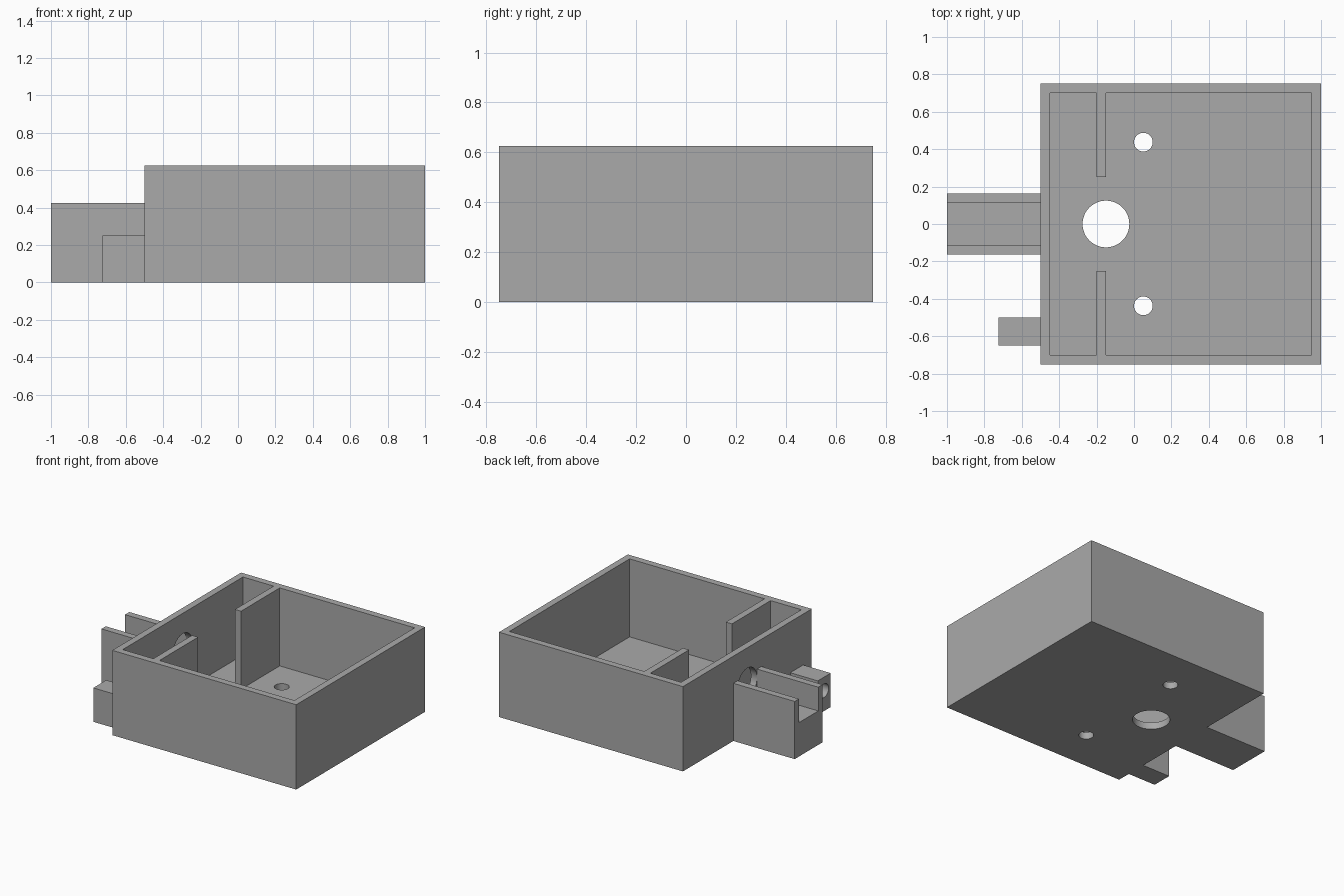
import bpy
import math

if "Cube" in bpy.data.objects:
    bpy.data.objects.remove(bpy.data.objects["Cube"], do_unlink=True)

grey = bpy.data.materials.new("plain grey plastic")
grey.use_nodes = True
grey.diffuse_color = (0.4, 0.4, 0.4, 1)
grey.node_tree.nodes["Principled BSDF"].inputs["Base Color"].default_value = (0.4, 0.4, 0.4, 1)


def block(name, x, y, z):
    """Box spanning the given (low, high) ranges."""
    bpy.ops.mesh.primitive_cube_add(size=1, location=[sum(r) / 2 for r in (x, y, z)])
    ob = bpy.context.object
    ob.name = name
    ob.scale = [r[1] - r[0] for r in (x, y, z)]
    bpy.ops.object.transform_apply(location=True, rotation=False, scale=True)
    ob.data.materials.append(grey)
    return ob


def drill(radius, centre, depth, along_x=False):
    """Round cutter, upright or lying along x."""
    turn = (0, math.pi / 2, 0) if along_x else (0, 0, 0)
    bpy.ops.mesh.primitive_cylinder_add(vertices=48, radius=radius, depth=depth,
                                        location=centre, rotation=turn)
    ob = bpy.context.object
    ob.name = "hole_cutter"
    ob.data.materials.append(grey)
    return ob


def cut(target, cutters):
    """Subtract each cutter, then discard it."""
    bpy.context.view_layer.objects.active = target
    for cutter in cutters:
        cutter.hide_render = True
        mod = target.modifiers.new("cut", 'BOOLEAN')
        mod.operation = 'DIFFERENCE'
        mod.solver = 'EXACT'
        mod.object = cutter
        bpy.ops.object.modifier_apply(modifier=mod.name)
        bpy.data.objects.remove(cutter, do_unlink=True)
    bpy.ops.object.select_all(action='DESELECT')
    target.select_set(True)
    bpy.ops.object.shade_smooth_by_angle(angle=math.radians(30))


wall = 0.05
left, right, half_depth, height = -0.5, 1.0, 0.75, 0.625
inner = half_depth - wall

# Open-topped case with floor holes and two openings in the side wall
case = block("case", (left, right), (-half_depth, half_depth), (0, height))
cut(case, [
    block("cavity_cutter", (left + wall, right - wall), (-inner, inner), (wall, 1)),
    drill(0.125, (-0.15, 0, 0), 0.3),
    drill(0.05, (0.05, 0.4375, 0), 0.3),
    drill(0.05, (0.05, -0.4375, 0), 0.3),
    drill(0.1125, (left, 0, 0.3625), 0.3, along_x=True),
    drill(0.05, (left, -0.575, 0.15), 0.3, along_x=True),
])

# Partitions leaving a gap in the middle
for name, side in (("back_partition", 1), ("front_partition", -1)):
    block(name, (-0.2, -0.15), sorted((side * 0.25, side * inner)), (wall, height))

# Long arm with an open channel
arm = block("channel_arm", (-1, left), (-0.1625, 0.1625), (0, 0.425))
cut(arm, [block("channel_cutter", (-1.2, 0), (-0.1125, 0.1125), (0.25, 1))])

# Short block bored for a cable
inlet = block("cable_inlet", (-0.725, left), (-0.65, -0.5), (0, 0.25))
cut(inlet, [drill(0.05, (-0.6, -0.575, 0.15), 0.8, along_x=True)])
